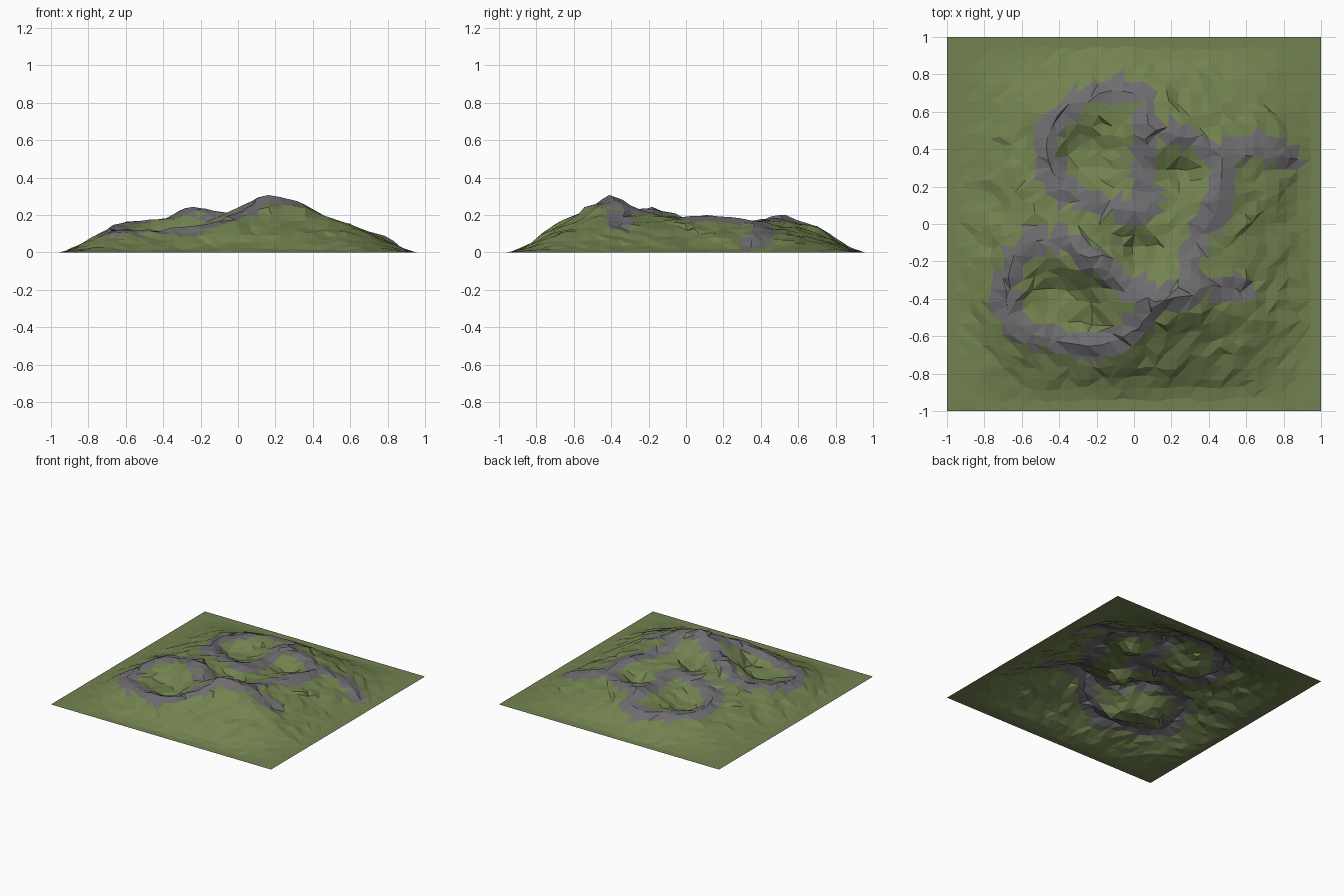
import bpy, bmesh, random
from mathutils import Vector, noise

if "Cube" in bpy.data.objects:
    bpy.data.objects.remove(bpy.data.objects["Cube"])

random.seed(4)
N = 34                      # cells per side
STEP = 2.0 / N

# Rocky crest lines (x, y, height), smoothed below
SUMMIT = (.13, -.42, .30)
SHOULDER = (.28, -.38, .295)
NORTH_TOP = (.08, .52, .20)
crater_rim = [SUMMIT, (-.06, -.31, .215), (-.25, -.18, .25), (-.42, -.08, .175), (-.62, -.15, .165),
              (-.68, -.42, .12), (-.58, -.57, .115), (-.2, -.65, .14), (0, -.57, .215), SUMMIT]
summit_crest = [SUMMIT, SHOULDER, (.42, -.33, .21), (.58, -.36, .145)]
east_crest = [SHOULDER, (.33, -.1, .185), (.45, .1, .20), (.43, .38, .17), NORTH_TOP]
north_rim = [NORTH_TOP, (.03, .70, .14), (-.3, .66, .14), (-.47, .43, .14),
             (-.33, .16, .165), (.06, .07, .18), (.05, .28, .155), NORTH_TOP]
east_spur = [(.46, .36, .17), (.65, .42, .13), (.83, .35, .065)]
crests = [crater_rim, summit_crest, east_crest, north_rim, east_spur]

# Grassy spurs
spurs = [
    [SHOULDER, (.5, -.47, .18), (.72, -.53, .095)],
    [(.25, .51, .18), (.43, .76, .06)],
]
# Bowl floors (x, y, radius, height)
floors = [(-.42, -.38, .08, .075), (-.27, -.46, .09, .075), (-.24, .36, .12, .08),
          (.04, -.15, .08, .105), (.24, .29, .06, .105)]


def sample(line):
    """Dense points on a smooth curve through the line's points."""
    pts = [Vector(p) for p in line]
    ext = [pts[0]] + pts + [pts[-1]]
    for a, b, c, d in zip(ext, ext[1:], ext[2:], ext[3:]):
        n = max(2, int((c - b).length / .012))
        for s in range(n + 1):
            t = s / n
            yield .5 * (2 * b + (c - a) * t + (2 * a - 5 * b + 4 * c - d) * t ** 2
                        + (3 * b - a - 3 * c + d) * t ** 3)


def idx(i, j):
    return j * (N + 1) + i


def grid(k):
    return k % (N + 1) * STEP - 1, k // (N + 1) * STEP - 1


# Pin the nearest grid points to the crest and spur lines
pins, crest_pts = {}, []
for k, line in enumerate(crests + spurs):
    for p in sample(line):
        g = idx(round((p.x + 1) / STEP), round((p.y + 1) / STEP))
        d = (p.xy - Vector(grid(g))).length
        if g not in pins or d < pins[g][0]:
            pins[g] = (d, p)
        if k < len(crests):
            crest_pts.append(p.xy)

# Set crest and floor heights, then relax the slopes between them and the border
z = [0.0] * (N + 1) ** 2
fixed = set(pins)
for k, (d, p) in pins.items():
    z[k] = p.z
for k in range(len(z)):
    for fx, fy, r, h in floors:
        if k not in fixed and (Vector(grid(k)) - Vector((fx, fy))).length < r:
            z[k] = h
            fixed.add(k)
free = [idx(i, j) for j in range(2, N - 1) for i in range(2, N - 1) if idx(i, j) not in fixed]
for _ in range(450):
    for k in free:
        z[k] = (z[k - 1] + z[k + 1] + z[k - N - 1] + z[k + N + 1]) / 4

# Faceted terrain sheet with slight roughness, easing out flat at the border
bm = bmesh.new()
verts = []
for k, h in enumerate(z):
    x, y = grid(k)
    edge = 1 - max(abs(x), abs(y))
    if k in pins:
        x, y, h = pins[k][1]
        x += random.uniform(-.01, .01)
        y += random.uniform(-.01, .01)
        h += random.uniform(-.009, .007)
    elif edge > .01:
        x += random.uniform(-.25, .25) * STEP
        y += random.uniform(-.25, .25) * STEP
        rough = min(1, h / .1)
        t = min(1, edge / .28)
        h *= .45 + .55 * t * t * (3 - 2 * t)
        h += rough * (.022 * noise.noise(Vector((x * 6, y * 6, 3))) + random.uniform(-.009, .009))
        h = max(.001, h)
    verts.append(bm.verts.new((x, y, h)))
for j in range(N):
    for i in range(N):
        a, b, c, d = (verts[idx(i + u, j + v)] for u, v in ((0, 0), (1, 0), (1, 1), (0, 1)))
        # split each cell along its flatter diagonal to keep crests sharp
        if abs(a.co.z - c.co.z) < abs(b.co.z - d.co.z):
            tris = ((a, b, c), (a, c, d))
        else:
            tris = ((a, b, d), (b, c, d))
        for t in tris:
            f = bm.faces.new(t)
            m = f.calc_center_median().xy
            near = min((m - q).length_squared for q in crest_pts)
            f.material_index = int(near < random.uniform(.045, .085) ** 2)

mesh = bpy.data.meshes.new("terrain")
bm.normal_update()
bm.to_mesh(mesh)
bm.free()
for name, col in (("grass", (.17, .225, .08, 1)), ("rock", (.155, .15, .16, 1))):
    mat = bpy.data.materials.new(name)
    mat.diffuse_color = col
    mat.use_nodes = True
    mat.node_tree.nodes["Principled BSDF"].inputs["Base Color"].default_value = mat.diffuse_color
    mesh.materials.append(mat)
terrain = bpy.data.objects.new("mountain_terrain", mesh)
bpy.context.collection.objects.link(terrain)
